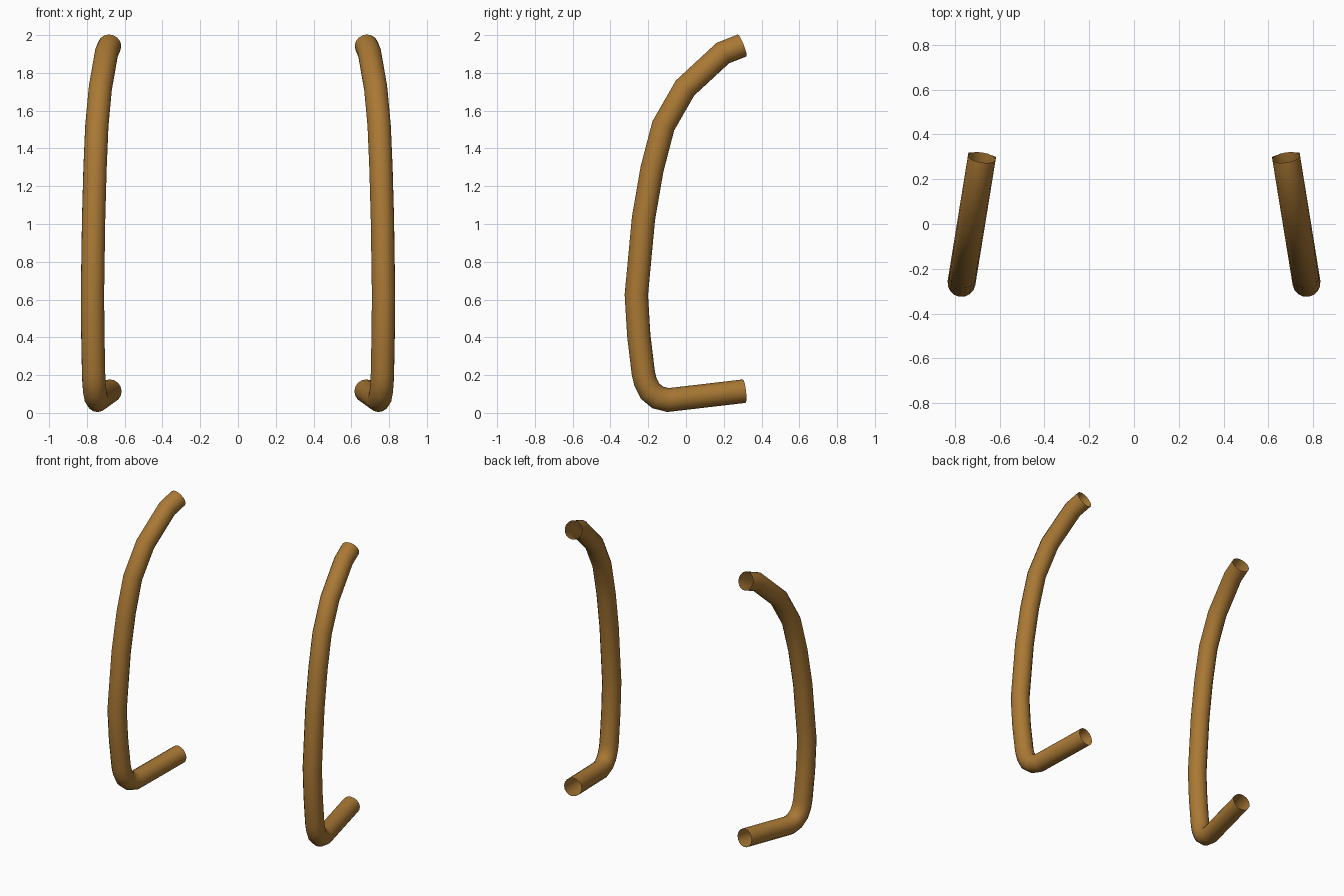
import bpy, bmesh, math
from mathutils import Vector

if "Cube" in bpy.data.objects:
    bpy.data.objects.remove(bpy.data.objects["Cube"])

RADIUS, SIDES = 0.0625, 16
SLOPE, X0 = -0.162, 0.728     # each tube lies in a slightly turned vertical plane

# Centre line in side view (y, z), bottom end to top end
PATH = [(0.308, 0.115), (-0.095, 0.068), (-0.15, 0.082), (-0.19, 0.115),
        (-0.215, 0.165), (-0.226, 0.21), (-0.25, 0.41), (-0.263, 0.625),
        (-0.225, 1.03), (-0.18, 1.29), (-0.12, 1.52), (-0.005, 1.72),
        (0.195, 1.905), (0.297, 1.945)]

mat = bpy.data.materials.new("bronze")
mat.diffuse_color = (0.40, 0.19, 0.035, 1)
mat.use_nodes = True
mat.node_tree.nodes["Principled BSDF"].inputs["Base Color"].default_value = mat.diffuse_color


def bent_tube(name, side):
    pts = [Vector((side * (X0 + SLOPE * y), y, z)) for y, z in PATH]
    normal = Vector((1, -side * SLOPE, 0)).normalized()
    dirs = [(b - a).normalized() for a, b in zip(pts, pts[1:])]
    bm = bmesh.new()
    rings = []
    for i, p in enumerate(pts):
        before, after = dirs[max(i - 1, 0)], dirs[min(i, len(dirs) - 1)]
        tangent = (before + after).normalized()
        across = tangent.cross(normal) / tangent.dot(after)   # mitred bend
        rings.append([bm.verts.new(p + RADIUS * (
            math.cos(a) * normal + math.sin(a) * across))
            for a in (2 * math.pi * k / SIDES for k in range(SIDES))])
    # Walls only: both ends stay open
    for r, s in zip(rings, rings[1:]):
        for k in range(SIDES):
            n = (k + 1) % SIDES
            bm.faces.new((r[k], s[k], s[n], r[n])).smooth = True
    bm.normal_update()
    bm.faces.ensure_lookup_table()
    f = bm.faces[0]
    if f.normal.dot(f.calc_center_median() - (pts[0] + pts[1]) / 2) < 0:
        bmesh.ops.reverse_faces(bm, faces=bm.faces[:])
    me = bpy.data.meshes.new(name)
    bm.to_mesh(me)
    bm.free()
    me.materials.append(mat)
    bpy.context.collection.objects.link(bpy.data.objects.new(name, me))


# Matching pair of bent tubes
bent_tube("right_tube", 1)
bent_tube("left_tube", -1)
